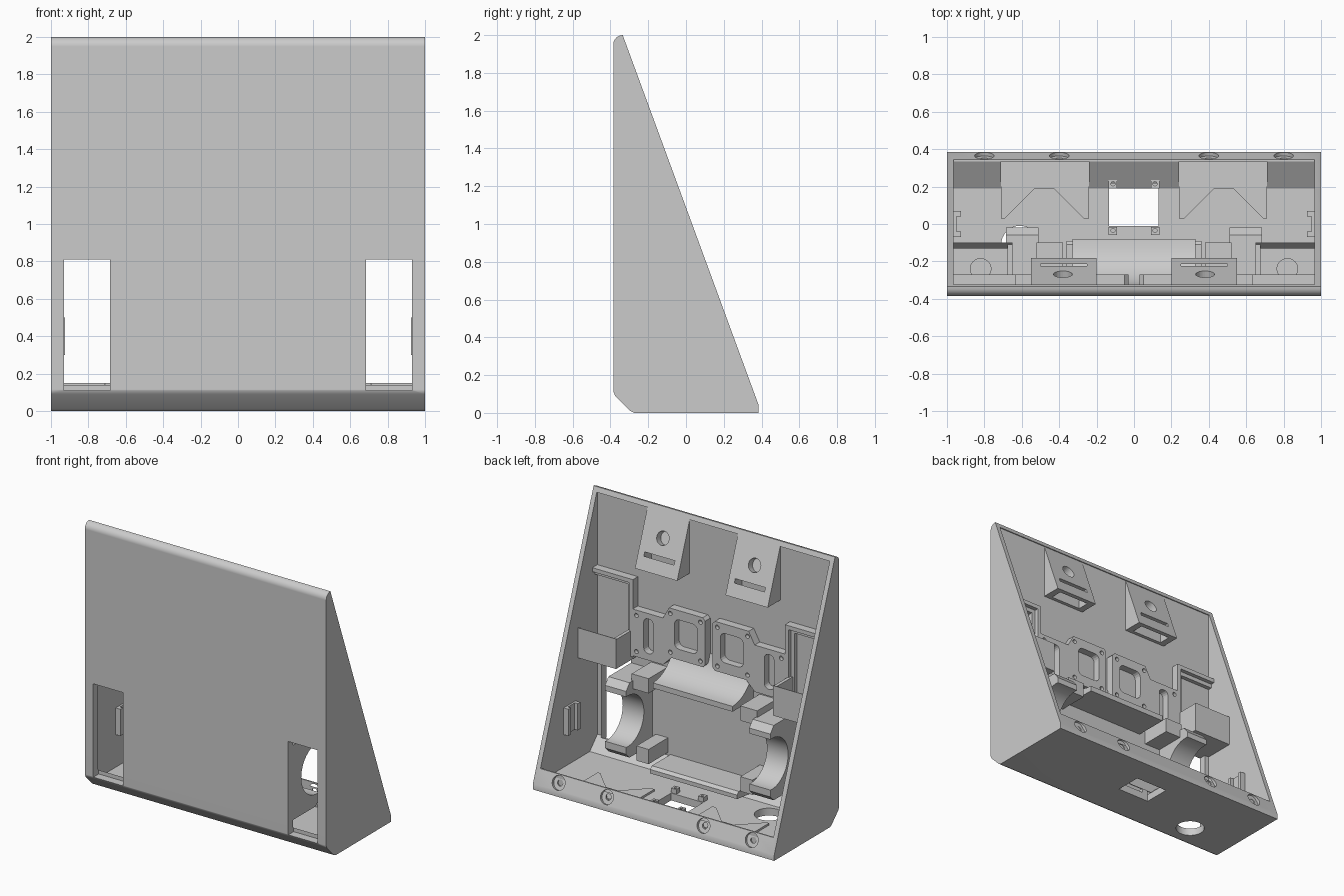
import bpy, bmesh, math
from mathutils import Matrix, Vector

if "Cube" in bpy.data.objects:
    bpy.data.objects.remove(bpy.data.objects["Cube"])

grey = bpy.data.materials.new("plain_grey")
grey.use_nodes = True
grey.diffuse_color = (0.6, 0.6, 0.6, 1)
grey.node_tree.nodes["Principled BSDF"].inputs["Base Color"].default_value = (0.6, 0.6, 0.6, 1)

TILT = -math.radians(69.8)      # turns a z axis onto the normal of the open sloping back
IN, SIDE, FLOOR = -0.33, 0.965, 0.055


def slope_y(z):
    return -0.335 + (2 - z) * 0.3673


def finish(name, bm):
    bmesh.ops.recalc_face_normals(bm, faces=bm.faces[:])
    mesh = bpy.data.meshes.new(name)
    bm.to_mesh(mesh)
    bm.free()
    mesh.materials.append(grey)
    obj = bpy.data.objects.new(name, mesh)
    bpy.context.collection.objects.link(obj)
    return obj


def prism(name, axis, pts, a, b):
    """Extrude a closed outline along one axis from a to b."""
    place = {"X": lambda p, t: (t, p[0], p[1]),
             "Y": lambda p, t: (p[0], t, p[1]),
             "Z": lambda p, t: (p[0], p[1], t)}[axis]
    bm = bmesh.new()
    face = bm.faces.new([bm.verts.new(place(p, a)) for p in pts])
    ext = bmesh.ops.extrude_face_region(bm, geom=[face], use_keep_orig=True)
    verts = [v for v in ext["geom"] if isinstance(v, bmesh.types.BMVert)]
    bmesh.ops.translate(bm, verts=verts, vec=Vector(place((0, 0), b - a)))
    return finish(name, bm)


def box(name, x, y, z):
    return prism(name, "Z", [(x[0], y[0]), (x[1], y[0]), (x[1], y[1]), (x[0], y[1])], *z)


def cyl(name, center, radius, depth, tilt=0.0):
    bm = bmesh.new()
    bmesh.ops.create_cone(bm, cap_ends=True, segments=32, radius1=radius, radius2=radius, depth=depth,
                          matrix=Matrix.Translation(center) @ Matrix.Rotation(tilt, 4, "X"))
    return finish(name, bm)


def arc(cx, cy, r, start, end, n):
    steps = [math.radians(start + (end - start) * i / n) for i in range(n + 1)]
    return [(cx + r * math.cos(t), cy + r * math.sin(t)) for t in steps]


def rounded(cx, cy, w, h, r):
    pts = []
    for i, (sx, sy) in enumerate([(1, 1), (-1, 1), (-1, -1), (1, -1)]):
        pts += arc(cx + sx * (w / 2 - r), cy + sy * (h / 2 - r), r, i * 90, i * 90 + 90, 4)
    return pts


def cut(obj, cutters):
    bpy.context.view_layer.objects.active = obj
    for c in cutters:
        c.hide_render = True
        mod = obj.modifiers.new("cut", "BOOLEAN")
        mod.operation, mod.solver, mod.object = "DIFFERENCE", "EXACT", c
        bpy.ops.object.modifier_apply(modifier=mod.name)
        bpy.data.objects.remove(c)


def smooth(obj):
    bpy.ops.object.select_all(action="DESELECT")
    obj.select_set(True)
    bpy.context.view_layer.objects.active = obj
    bpy.ops.object.shade_smooth_by_angle(angle=math.radians(30))
    obj.modifiers.new("even_normals", "WEIGHTED_NORMAL").keep_sharp = True


def span(s, a, b):
    return tuple(sorted((s * a, s * b)))


# Wedge shell, open along its sloping back
outline = [(-0.275, 0), (-0.295, 0.01), (-0.375, 0.09), (-0.385, 0.115)]
outline += arc(-0.335, 1.95, 0.05, 180, 90, 6) + [(0.385, 0.04), (0.385, 0)]
shell = prism("shell", "X", outline, -1, 1)
cavity = [(-0.24, FLOOR), (IN, 0.15), (IN, 1.965), (0.6, 1.965), (0.6, 0.15), (0.335, 0.15), (0.335, FLOOR)]
cutters = [prism("cavity", "X", cavity, -SIDE, SIDE),
           box("port_hole", (-0.135, 0.13), (-0.01, 0.19), (-0.1, 0.1)),
           cyl("cable_hole", (-0.61, -0.11, 0), 0.1, 0.3)]
for s in (1, -1):
    cutters.append(box("window", span(s, 0.685, 0.93), (-0.5, -0.32), (0.11, 0.81)))
    for x in (0.4, 0.8):
        at = Vector((s * x, slope_y(0.095), 0.095))
        cutters.append(cyl("screw_head", at, 0.052, 0.04, TILT))
        cutters.append(cyl("screw_hole", at, 0.022, 0.12, TILT))
cut(shell, cutters)
smooth(shell)

# Middle shelf with a hollow curved top, and the low ledge beneath it
sweep = arc(-0.08, 1.05, 0.25, 190, 270, 8)
shelf = prism("middle_shelf", "X", [(-0.34, 0.76), (-0.34, 1.0)] + sweep + [(-0.08, 0.76)], -0.33, 0.33)
smooth(shelf)
prism("low_ledge", "X", [(-0.34, 0.08), (-0.34, 0.16), (-0.11, 0.16), (-0.09, 0.14), (-0.09, 0.11)], -0.36, 0.36)

# Sloped floor fillet in the middle of the back lip
fillet = [(0.19, FLOOR - 0.01), (0.19, FLOOR), (0.335, 0.15), (0.34, FLOOR - 0.01)]
prism("lip_fillet_middle", "X", fillet, -0.24, 0.24)

for s, tag in ((1, "left"), (-1, "right")):
    prism("lip_fillet_" + tag, "X", fillet, *span(s, 0.71, SIDE + 0.01))

    # Screw boss at the top, hollow from below
    top = [(-0.34, 1.56), (slope_y(1.56) - 0.008, 1.56), (slope_y(1.97) - 0.008, 1.97), (-0.34, 1.97)]
    boss = prism("top_boss_" + tag, "X", top, *span(s, 0.2, 0.55))
    cut(boss, [box("boss_pocket", span(s, 0.25, 0.5), (-0.305, -0.215), (1.4, 1.68)),
               cyl("boss_hole", (s * 0.38, slope_y(1.8), 1.8), 0.05, 0.12, TILT)])

    # Mounting plate on the front wall: square frame with a stepped wing
    plate_pts = [(0.03, 0.94), (0.05, 0.92), (0.31, 0.92), (0.38, 0.85), (0.64, 0.85),
                 (0.64, 1.2), (0.38, 1.2), (0.33, 1.29), (0.05, 1.29), (0.03, 1.27)]
    plate = prism("mount_plate_" + tag, "Y", [(s * x, z) for x, z in plate_pts], -0.335, -0.27)
    holes = [prism("square_hole", "Y", rounded(s * 0.19, 1.11, 0.19, 0.22, 0.04), -0.325, -0.2),
             prism("slot_hole", "Y", rounded(s * 0.5, 1.03, 0.08, 0.26, 0.035), -0.325, -0.2)]
    for x, z in ((0.07, 0.96), (0.07, 1.25), (0.32, 0.96), (0.32, 1.25), (0.6, 0.89), (0.6, 1.16)):
        holes.append(cyl("pin_hole", (s * x, -0.27, z), 0.016, 0.06, math.pi / 2))
    cut(plate, holes)

    # Tray over the window
    tray = box("tray_floor_" + tag, span(s, 0.65, SIDE + 0.01), (-0.34, -0.11), (0.81, 0.84))
    cut(tray, [cyl("tray_dimple", (s * 0.82, -0.24, 0.84), 0.055, 0.02)])
    prism("tray_back_" + tag, "X", [(-0.13, 0.81), (-0.13, 1.0), (-0.105, 1.035), (-0.1, 1.035), (-0.1, 0.81)],
          *span(s, 0.65, SIDE + 0.01))
    box("tray_side_" + tag, span(s, 0.65, 0.675), (-0.3, -0.11), (0.82, 1.03))

    # Stepped rails framing the space above the tray
    for depth, step, part in ((-0.27, 0, "outer"), (-0.3, 0.03, "inner")):
        box(f"{part}_rail_top_{tag}", span(s, 0.63, SIDE + 0.01), (-0.34, depth), (1.39 - step, 1.42 - step))
        box(f"{part}_rail_side_{tag}", span(s, 0.63 + step, 0.66 + step), (-0.34, depth), (0.84, 1.4 - step))

    # Round cradle open toward the back
    cradle_pts = [(-0.34, 0.2), (-0.06, 0.2), (-0.02, 0.24)] + arc(-0.04, 0.48, 0.19, 276, 84, 24)
    cradle_pts += [(-0.02, 0.71), (-0.06, 0.76), (-0.34, 0.76)]
    smooth(prism("cradle_" + tag, "X", cradle_pts, *span(s, 0.51, 0.685)))

    # Stop blocks beside the cradle
    for z in (0.17, 0.7):
        box("stop_block_" + tag, span(s, 0.38, 0.52 if z > 0.5 else 0.48), (-0.34, -0.1), (z, z + 0.11))

    # Side wall clip: two posts on a thin base
    box("clip_base_" + tag, span(s, 0.95, SIDE + 0.01), (-0.07, 0.07), (0.3, 0.5))
    for y in (-0.07, 0.04):
        box("clip_post_" + tag, span(s, 0.925, SIDE + 0.01), (y, y + 0.03), (0.3, 0.5))

    # Notched floor pad
    pad = [(0.71, 0.335), (0.71, 0.03), (0.69, 0.03), (0.53, 0.19), (0.43, 0.19),
           (0.27, 0.03), (0.24, 0.03), (0.24, 0.335)]
    prism("floor_pad_" + tag, "Z", [(s * x, y) for x, y in pad], FLOOR - 0.01, FLOOR + 0.015)

    # Feet with pin holes at the corners of the port
    for y in (-0.035, 0.215):
        foot = box("port_foot_" + tag, span(s, 0.09, 0.135), (y - 0.025, y + 0.02), (FLOOR - 0.01, 0.09))
        cut(foot, [cyl("foot_hole", (s * 0.112, y, 0.09), 0.011, 0.04)])
